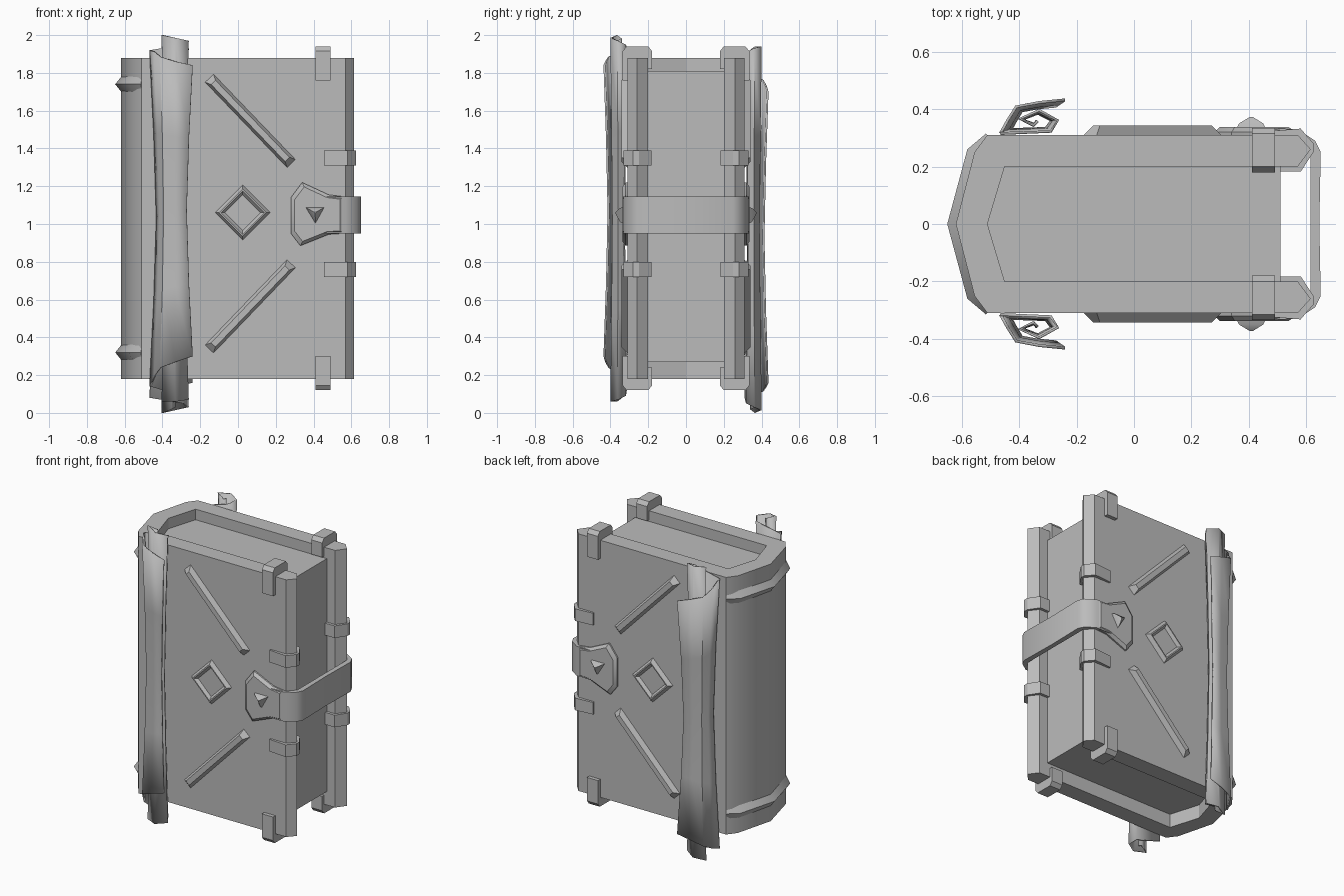
import bpy, bmesh, math
from mathutils import Vector

if "Cube" in bpy.data.objects:
    bpy.data.objects.remove(bpy.data.objects["Cube"], do_unlink=True)

GREY = (0.5, 0.5, 0.5, 1)
mat = bpy.data.materials.new("plain grey")
mat.use_nodes = True
mat.diffuse_color = GREY
mat.node_tree.nodes["Principled BSDF"].inputs["Base Color"].default_value = GREY


def finish(name, bm):
    bmesh.ops.recalc_face_normals(bm, faces=bm.faces[:])
    me = bpy.data.meshes.new(name)
    bm.to_mesh(me)
    bm.free()
    me.materials.append(mat)
    ob = bpy.data.objects.new(name, me)
    bpy.context.collection.objects.link(ob)
    bpy.ops.object.select_all(action='DESELECT')
    ob.select_set(True)
    bpy.context.view_layer.objects.active = ob
    bpy.ops.object.shade_smooth_by_angle(angle=math.radians(32))
    return ob


def loft(name, rings, loop=True, caps=True):
    """Skin a list of point rings; optionally close each ring and cap the ends."""
    bm = bmesh.new()
    vs = [[bm.verts.new(p) for p in r] for r in rings]
    n = len(rings[0])
    for a, b in zip(vs, vs[1:]):
        for i in range(n if loop else n - 1):
            j = (i + 1) % n
            bm.faces.new((a[i], a[j], b[j], b[i]))
    if caps:
        bm.faces.new(vs[0])
        bm.faces.new(vs[-1])
    return finish(name, bm)


def prism_z(name, pts, z0, z1):
    return loft(name, [[(x, y, z) for x, y in pts] for z in (z0, z1)])


def prism_x(name, pts, x0, x1):
    return loft(name, [[(x, y, z) for y, z in pts] for x in (x0, x1)])


def mirrored(half):
    """Complete a half outline whose end points lie on y = 0."""
    return half + [(x, -y) for x, y in reversed(half[1:-1])]


def raised(name, rings, s):
    """Relief on a cover: rings of (depth, xz points)."""
    return loft(name, [[(x, s * y, z) for x, z in pts] for y, pts in rings])


# Cover shell with angular spine, and page block
LOW, HIGH, MID = 0.18, 1.88, 1.03
prism_z("cover", mirrored([(-.62, 0), (-.555, .25), (-.51, .31), (.57, .31), (.615, .26),
                           (.57, .2), (-.45, .2), (-.51, 0)]), LOW, HIGH)
prism_z("pages", mirrored([(-.515, 0), (-.455, .205), (.51, .205), (.51, 0)]), .27, 1.81)

# Ridged spine bands
inner = [(-.505, .3), (-.55, .245), (-.61, 0), (-.55, -.245), (-.505, -.3)]
outer = [(-.515, .315), (-.58, .26), (-.65, 0), (-.58, -.26), (-.515, -.315)]
for name, z in (("upper_spine_band", 1.74), ("lower_spine_band", .32)):
    loft(name, [[(*a, z - .05), (*b, z), (*a, z + .05)] for a, b in zip(inner, outer)])

# Clasp strap wrapping the opening side
prism_z("clasp_strap", mirrored([(.645, 0), (.65, .25), (.63, .29), (.57, .33), (.43, .335),
                                 (.43, .305), (.56, .305), (.615, .26), (.615, 0)]), .95, 1.145)


def diamond(r):
    cx, cz = .025, 1.06
    return [(cx - r, cz), (cx, cz + r), (cx + r, cz), (cx, cz - r)]


def bar_rect(p, q, end, half):
    p, q = Vector(p), Vector(q)
    d = (q - p).normalized()
    n = Vector((-d.y, d.x)) * half
    p, q = p + d * end, q - d * end
    return [tuple(v) for v in (p + n, q + n, q - n, p - n)]


def inset(pts, f):
    c = sum((Vector(p) for p in pts), Vector((0, 0))) / len(pts)
    return [tuple(c + (Vector(p) - c) * f) for p in pts]


for side, s in (("front", -1), ("back", 1)):
    # Clasp end plate and its pointed stud
    plate = [(.28, .95), (.33, .885), (.48, .945), (.56, .95),
             (.56, 1.145), (.48, 1.155), (.34, 1.22), (.28, 1.14)]
    raised(side + "_clasp_plate", [(.305, plate), (.32, plate), (.337, inset(plate, .86))], s)
    stud = [(.355, 1.09), (.46, 1.09), (.41, 1.0)]
    raised(side + "_clasp_stud", [(.33, stud), (.35, inset(stud, .8)), (.372, inset(stud, .12))], s)

    # Recessed diamond ornament
    raised(side + "_diamond", [(.305, diamond(.15)), (.335, diamond(.125)),
                               (.335, diamond(.115)), (.316, diamond(.095))], s)

    # Diagonal bars
    for level, flip in (("upper", 1), ("lower", -1)):
        p, q = [(x, 1.055 + flip * h) for x, h in ((-.155, .72), (.285, .262))]
        raised(f"{side}_{level}_bar", [(.305, bar_rect(p, q, 0, .033)),
                                       (.342, bar_rect(p, q, .035, .016))], s)

        # Hooked corner bracket over the cover edge
        hook = [(.305, .73), (.335, .73), (.335, .885), (.315, .91), (.2, .91),
                (.18, .885), (.18, .79), (.202, .79), (.202, .845), (.305, .845)]
        prism_x(f"{side}_{level}_bracket", [(s * y, MID + flip * h) for y, h in hook], .41, .49)

        # Clip around the opening edge of the cover
        clip = [(.455, .305), (.455, .322), (.58, .332), (.625, .28), (.625, .25), (.58, .182),
                (.505, .182), (.505, .203), (.565, .203), (.61, .26), (.565, .305)]
        z = 1.055 + flip * .295
        prism_z(f"{side}_{level}_clip", [(x, s * y) for x, y in clip], z - .04, z + .04)

    # Curled parchment scroll: flared outer wrap and longer rolled core
    wrap = [(-.24, .432, .30, 1.84), (-.33, .423, .27, 1.86), (-.41, .408, .24, 1.885),
            (-.44, .36, .2, 1.91), (-.465, .315, .14, 1.92)]
    core = [(-.465, .315, .14, 1.92), (-.29, .322, .09, 1.95), (-.265, .36, .07, 1.97),
            (-.33, .396, .06, 1.985), (-.4, .365, .06, 2.0), (-.35, .343, .08, 1.98),
            (-.335, .358, .08, 1.97)]
    for part, path in (("wrap", wrap), ("core", core)):
        rows = []
        for t in (0, .25, .5, .75, 1):
            pull = .3 * (1 - abs(2 * t - 1) ** 1.4)
            row = []
            for x, y, z0, z1 in path:
                z = z0 + (z1 - z0) * t
                row.append((x + (-.345 - x) * pull, s * (y + (.36 - y) * pull),
                            z if s < 0 else 2.0 - z))
            rows.append(row)
        ob = loft(f"{side}_scroll_{part}", rows, loop=False, caps=False)
        mod = ob.modifiers.new("thickness", 'SOLIDIFY')
        mod.thickness = .01
        mod.offset = 0
